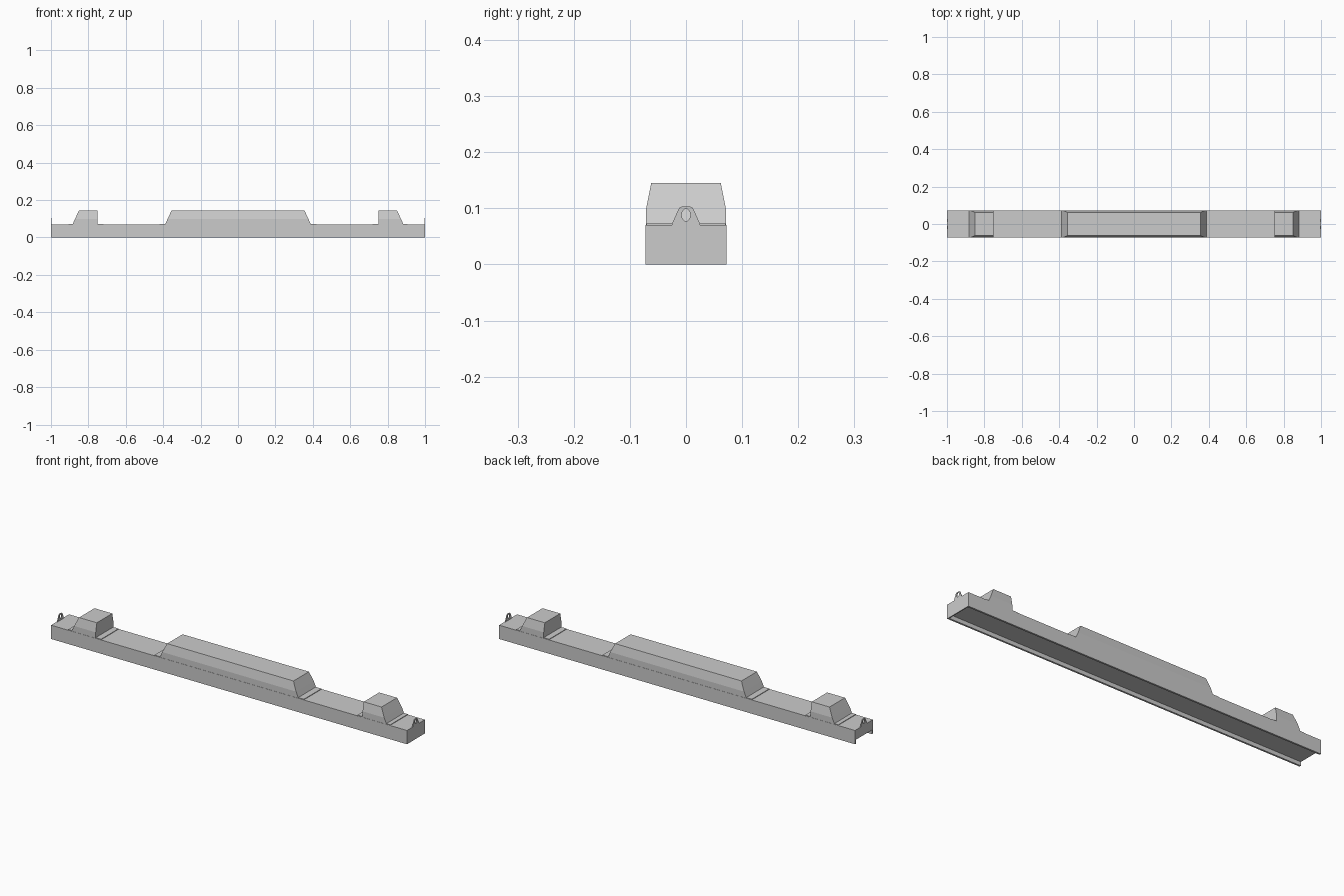
import bpy, bmesh, math

if "Cube" in bpy.data.objects:
    bpy.data.objects.remove(bpy.data.objects["Cube"])


def make_object(name, bm):
    bmesh.ops.recalc_face_normals(bm, faces=bm.faces[:])
    mesh = bpy.data.meshes.new(name)
    bm.to_mesh(mesh)
    bm.free()
    obj = bpy.data.objects.new(name, mesh)
    bpy.context.collection.objects.link(obj)
    return obj


def loft(name, loops):
    """Join equal-length point loops and cap both ends."""
    bm = bmesh.new()
    rings = [[bm.verts.new(p) for p in loop] for loop in loops]
    for a, b in zip(rings, rings[1:]):
        for i in range(len(a)):
            j = (i + 1) % len(a)
            bm.faces.new((a[i], a[j], b[j], b[i]))
    bm.faces.new(rings[0])
    bm.faces.new(rings[-1])
    return make_object(name, bm)


def rect(x0, x1, y, z):
    return [(x0, -y, z), (x1, -y, z), (x1, y, z), (x0, y, z)]


# Long beam with a shallow channel along its underside
half = [(0.072, 0.0), (0.072, 0.07)]
profile = [(0.063, 0.02), (0.063, 0)] + half + \
          [(-y, z) for y, z in reversed(half)] + [(-0.063, 0), (-0.063, 0.02)]
loft("beam", [[(x, y, z) for y, z in profile] for x in (-1, 1)])
loft("end_closure", [rect(0.995, 1, 0.0635, 0), rect(0.995, 1, 0.0635, 0.021)])


# Raised blocks: upright lower sides, tapering upper sides, sloped ends
def block(name, bottom, top):
    mid = [b + (t - b) * 0.4 for b, t in zip(bottom, top)]
    loft(name, [rect(*bottom, 0.071, 0.069), rect(*mid, 0.071, 0.1),
                rect(*top, 0.062, 0.145)])


def pad(name, x0, x1):
    loft(name, [rect(x0, x1, 0.0705, 0.069), rect(x0, x1, 0.0705, 0.073)])


block("centre_block", (-0.39, 0.39), (-0.355, 0.355))
pad("centre_pad", -0.42, 0.42)
block("left_block", (-0.885, -0.75), (-0.85, -0.75))
pad("left_pad", -0.905, -0.72)
block("right_block", (0.75, 0.885), (0.75, 0.85))
pad("right_pad", 0.72, 0.905)


# Thin upright lug with an eye at each end
def lug(name, x):
    curve = bpy.data.curves.new(name, 'CURVE')
    curve.dimensions = '2D'
    curve.fill_mode = 'BOTH'
    curve.extrude = 0.002
    side = [(0.027, 0.065), (0.025, 0.072), (0.015, 0.095), (0.012, 0.101), (0.007, 0.103)]
    outline = side + [(-y, z) for y, z in reversed(side)]
    eye = [(0.008 * math.cos(math.tau * i / 10), 0.088 + 0.011 * math.sin(math.tau * i / 10))
           for i in range(10)]
    for points in (outline, eye):
        spline = curve.splines.new('POLY')
        spline.points.add(len(points) - 1)
        for p, (u, v) in zip(spline.points, points):
            p.co = (u, v, 0, 1)
        spline.use_cyclic_u = True
    obj = bpy.data.objects.new(name, curve)
    obj.rotation_euler = (math.pi / 2, 0, math.pi / 2)
    obj.location.x = x
    bpy.context.collection.objects.link(obj)


lug("left_lug", -0.998)
lug("right_lug", 0.998)
